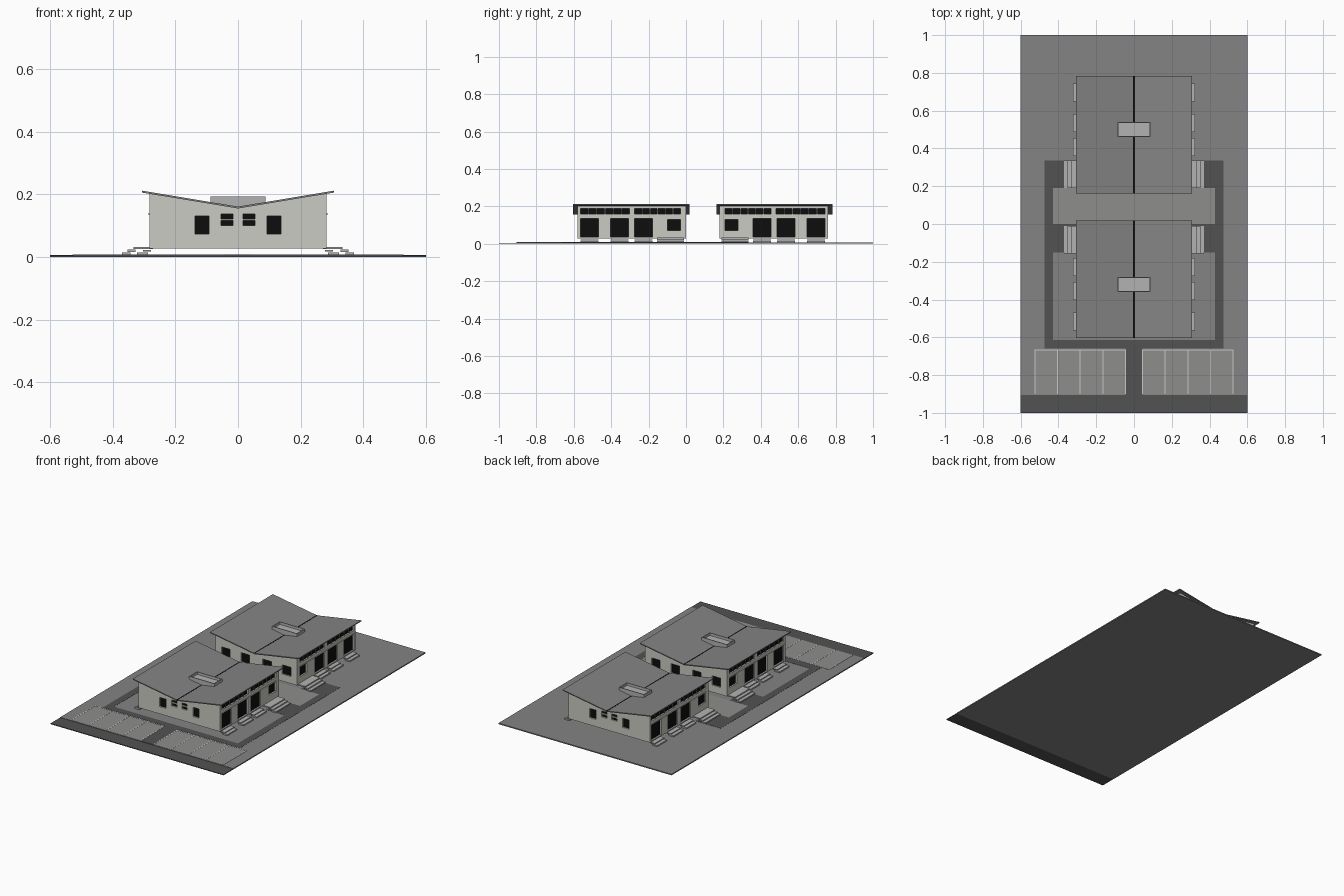
import bpy, bmesh

if "Cube" in bpy.data.objects:
    bpy.data.objects.remove(bpy.data.objects["Cube"])


def material(name, r, g, b):
    m = bpy.data.materials.new(name)
    m.diffuse_color = (r, g, b, 1)
    m.use_nodes = True
    m.node_tree.nodes["Principled BSDF"].inputs["Base Color"].default_value = m.diffuse_color
    return m


GROUND = material("ground grey", 0.23, 0.23, 0.23)
PAVED = material("paving grey", 0.27, 0.27, 0.265)
DARK = material("asphalt", 0.085, 0.085, 0.085)
WALL = material("plaster", 0.6, 0.6, 0.55)
ROOF = material("roof grey", 0.23, 0.23, 0.23)
LIGHT = material("light metal", 0.45, 0.45, 0.45)
BLACK = material("dark glass", 0.004, 0.004, 0.004)
WHITE = material("line paint", 0.6, 0.6, 0.6)


def finish(name, bm, mat):
    bmesh.ops.recalc_face_normals(bm, faces=bm.faces)
    me = bpy.data.meshes.new(name)
    bm.to_mesh(me)
    bm.free()
    me.materials.append(mat)
    ob = bpy.data.objects.new(name, me)
    bpy.context.collection.objects.link(ob)
    return ob


def boxes(name, items, mat):
    """One object from boxes given as (x0, x1, y0, y1, z0, z1)."""
    bm = bmesh.new()
    for x0, x1, y0, y1, z0, z1 in items:
        vs = bmesh.ops.create_cube(bm, size=1)["verts"]
        for v in vs:
            v.co.x = x1 if v.co.x > 0 else x0
            v.co.y = y1 if v.co.y > 0 else y0
            v.co.z = z1 if v.co.z > 0 else z0
    return finish(name, bm, mat)


def prism(name, profile, y0, y1, mat):
    """Extrude an x-z profile along y."""
    bm = bmesh.new()
    f = bm.faces.new([bm.verts.new((x, y0, z)) for x, z in profile])
    ext = bmesh.ops.extrude_face_region(bm, geom=[f])["geom"]
    bmesh.ops.translate(bm, vec=(0, y1 - y0, 0),
                        verts=[g for g in ext if isinstance(g, bmesh.types.BMVert)])
    return finish(name, bm, mat)


def both(items):
    """Add the copy mirrored across x = 0."""
    return items + [(-b, -a, *rest) for a, b, *rest in items]


# Site: base, lawn, drive, paths
G = 0.007
boxes("street", [(-0.6, 0.6, -1, -0.905, 0, 0.005)], DARK)
boxes("lawn", [(-0.6, 0.6, -0.905, 1, 0, G)], GROUND)
boxes("driveway", [(-0.045, 0.045, -0.905, -0.66, 0.001, G + 0.001)], DARK)
boxes("footpath", both([(0.43, 0.475, -0.615, 0.335, 0.001, G + 0.001),
                        (0.3, 0.43, 0.19, 0.335, 0.001, G + 0.001),
                        (0.3, 0.43, -0.15, 0.0, 0.001, G + 0.001)])
      + [(-0.475, 0.475, -0.66, -0.615, 0.001, G + 0.001)], DARK)
boxes("courtyard", [(-0.43, 0.43, 0, 0.19, 0.001, G + 0.001)], PAVED)

# Parking bays with painted lines
boxes("parking_bays", both([(0.045, 0.525, -0.902, -0.665, 0.001, G + 0.001)]), PAVED)
lines = [(0.045 + 0.12 * i - 0.0025, 0.045 + 0.12 * i + 0.0025, -0.9, -0.665, G, G + 0.0018)
         for i in range(5)]
lines.append((0.045, 0.525, -0.669, -0.665, G, G + 0.0018))
boxes("parking_lines", both(lines), WHITE)

HW, Y0, Y1 = 0.283, 0.09, 0.67          # half width, inner and outer end walls
FLOOR, VALLEY, SLOPE = 0.028, 0.155, 0.166


def building(label, s):
    """One block; written for the rear block and mirrored about y = 0.09 when s = -1."""
    def place(items):
        out = []
        for x0, x1, a, b, z0, z1 in items:
            ya, yb = sorted((0.09 + s * a, 0.09 + s * b))
            out.append((x0, x1, ya, yb, z0, z1))
        return out

    # Walls as a butterfly-topped block
    edge = VALLEY + SLOPE * HW
    ya, yb = sorted((0.09 + s * Y0, 0.09 + s * Y1))
    walls = prism(label + "_walls", [(-HW, FLOOR), (HW, FLOOR), (HW, edge), (0, VALLEY),
                                     (-HW, edge)], ya, yb, WALL)

    # Openings: side doors, side window, clerestory strips, end windows
    doors = [(0.269, 0.365), (0.397, 0.493), (0.558, 0.654)]
    side = [(a, b, 0.035, 0.136) for a, b in doors] + [(0.119, 0.189, 0.072, 0.13)]
    strips = [(0.119, 0.365, 0.158, 0.189), (0.392, 0.654, 0.158, 0.189)]
    outer = [(0.093, 0.137, 0.073, 0.131), (0.016, 0.054, 0.1, 0.138)]
    inner = [(0.045, 0.105, 0.072, 0.13), (0.18, 0.24, 0.072, 0.13)]
    D = 0.012

    def openings(out, depth):
        it = [(HW - depth, HW + out, a, b, z0, z1) for a, b, z0, z1 in side + strips]
        it += [(a, b, Y1 - depth, Y1 + out, z0, z1) for a, b, z0, z1 in outer]
        it += [(a, b, Y0 - out, Y0 + depth, z0, z1) for a, b, z0, z1 in inner]
        return place(both(it))

    cutter = boxes(label + "_cutter", openings(0.02, D), BLACK)
    cutter.hide_render = True
    mod = walls.modifiers.new("openings", "BOOLEAN")
    mod.operation, mod.solver, mod.object = "DIFFERENCE", "EXACT", cutter
    bpy.context.view_layer.objects.active = walls
    bpy.ops.object.modifier_apply(modifier="openings")
    bpy.data.objects.remove(cutter)
    boxes(label + "_glazing", openings(-0.009, D + 0.002), BLACK)

    # Window bars and clerestory mullions
    bars = [(0.016, 0.054, Y1 - 0.009, Y1 - 0.003, 0.117, 0.122)]
    boxes(label + "_window_bars", place(both(bars)), WALL)
    mull = []
    for a, b, z0, z1 in strips:
        mull += [(HW - 0.009, HW - 0.002, a + (b - a) * i / 6 - 0.002,
                  a + (b - a) * i / 6 + 0.002, z0, z1) for i in range(1, 6)]
    boxes(label + "_clerestory_mullions", place(both(mull)), DARK)

    # Ledge below the clerestory
    boxes(label + "_ledges", place(both([(HW, HW + 0.004, 0.115, 0.658, 0.136, 0.139)])), WALL)

    # Butterfly roof with central gutter
    R, T = 0.307, 0.006
    top = VALLEY + SLOPE * R
    ra, rb = sorted((0.09 + s * 0.072, 0.09 + s * 0.694))
    prism(label + "_roof", [(-R, top), (0, VALLEY), (R, top), (R, top + T), (0, VALLEY + T),
                            (-R, top + T)], ra, rb, ROOF)
    boxes(label + "_gutter", [(-0.004, 0.004, ra, rb, VALLEY + 0.001, VALLEY + T + 0.001)], BLACK)

    # Open-topped rooftop plant box
    a, b, w, z0, z1 = 0.37, 0.45, 0.088, 0.157, 0.193
    boxes(label + "_roof_box", place([(-w, w, a, a + 0.005, z0, z1), (-w, w, b - 0.005, b, z0, z1),
                                      (-w, -w + 0.005, a + 0.005, b - 0.005, z0, z1),
                                      (w - 0.005, w, a + 0.005, b - 0.005, z0, z1),
                                      (-w + 0.005, w - 0.005, a + 0.005, b - 0.005, z0, 0.177)]),
          LIGHT)

    # Door steps and wide entrance stairs
    steps = []
    for p, q in doors:
        steps += [(0.277, 0.304, p, q, 0.017, 0.023), (0.287, 0.322, p, q, 0.007, 0.015)]
    boxes(label + "_door_steps", place(both(steps)), LIGHT)
    stair = [(0.272, 0.333, 0.1, 0.245, 0.025, 0.032),
             (0.327, 0.352, 0.1, 0.245, 0.016, 0.024),
             (0.343, 0.371, 0.1, 0.245, 0.007, 0.015)]
    boxes(label + "_entrance_stairs", place(both(stair)), LIGHT)


building("rear_block", 1)
building("front_block", -1)
